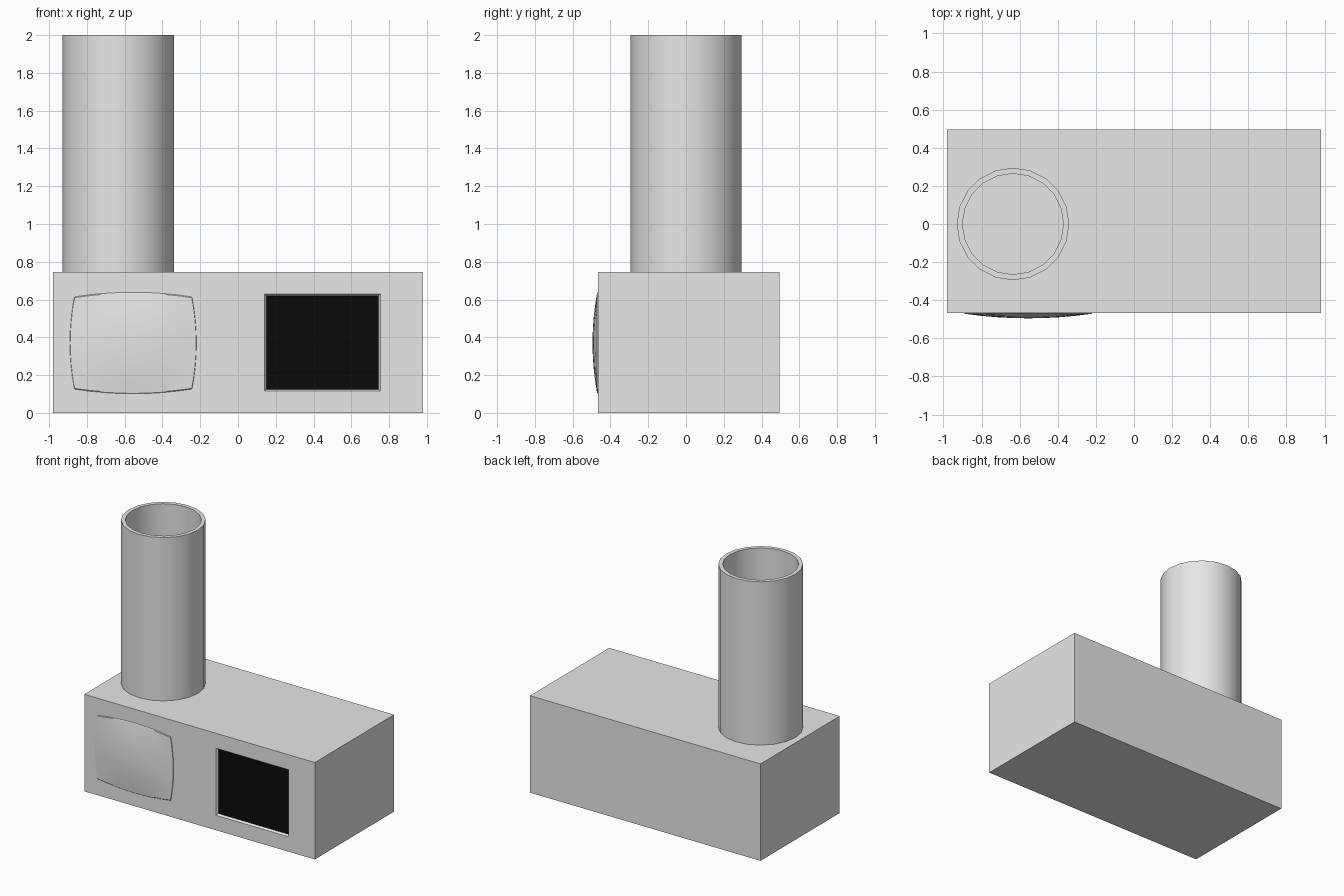
import bpy, bmesh
from mathutils import Vector, Matrix

cube = bpy.data.objects.get("Cube")
if cube:
    bpy.data.objects.remove(cube, do_unlink=True)


def material(name, rgb):
    m = bpy.data.materials.new(name)
    m.use_nodes = True
    m.diffuse_color = (*rgb, 1)
    m.node_tree.nodes["Principled BSDF"].inputs["Base Color"].default_value = (*rgb, 1)
    return m


grey = material("light grey", (0.8, 0.8, 0.8))
black = material("black", (0.003, 0.003, 0.003))


def finish(bm, name, mats, smooth=False):
    mesh = bpy.data.meshes.new(name)
    bm.to_mesh(mesh)
    bm.free()
    obj = bpy.data.objects.new(name, mesh)
    bpy.context.collection.objects.link(obj)
    for m in mats:
        mesh.materials.append(m)
    if smooth:
        bpy.ops.object.select_all(action='DESELECT')
        obj.select_set(True)
        bpy.context.view_layer.objects.active = obj
        bpy.ops.object.shade_smooth_by_angle()
    return obj


FRONT, BACK, TOP = -0.467, 0.495, 0.745

# Body: a box whose front has a shallow bevelled black window
bm = bmesh.new()
size = (1.96, BACK - FRONT, TOP)
centre = Vector((0, (BACK + FRONT) / 2, TOP / 2))
bmesh.ops.create_cube(bm, size=1, matrix=Matrix.Translation(centre) @ Matrix.Diagonal((*size, 1)))
for axis, value in (("X", 0.14), ("X", 0.755), ("Z", 0.115), ("Z", 0.63)):
    normal = Vector((axis == "X", 0, axis == "Z"))
    bmesh.ops.bisect_plane(bm, geom=bm.verts[:] + bm.edges[:] + bm.faces[:],
                           plane_co=normal * value, plane_no=normal)
bm.normal_update()
pane = [f for f in bm.faces if f.normal.y < -0.9
        and 0.14 < f.calc_center_median().x < 0.755
        and 0.115 < f.calc_center_median().z < 0.63]
bmesh.ops.inset_individual(bm, faces=pane, thickness=0.014, depth=-0.015)
for f in pane:
    f.material_index = 1
finish(bm, "body", [grey, black])

# Bulging screen: a grid bowed outward, with a short flared rim
bm = bmesh.new()
bmesh.ops.create_grid(bm, x_segments=8, y_segments=8, size=1)
mid = Vector((-0.555, 0, 0.37))
for v in bm.verts:
    u, w = v.co.x, v.co.y
    bow_u, bow_w = 1 - u * u, 1 - w * w
    v.co = mid + Vector((0.31 * u * (1 + 0.075 * bow_w),
                         FRONT - 0.004 - 0.024 * bow_u * bow_w,
                         0.24 * w * (1 + 0.1 * bow_u)))
rim = bmesh.ops.extrude_edge_only(bm, edges=[e for e in bm.edges if e.is_boundary])
for v in rim["geom"]:
    if isinstance(v, bmesh.types.BMVert):
        v.co.x = mid.x + (v.co.x - mid.x) * 1.01
        v.co.z = mid.z + (v.co.z - mid.z) * 1.035
        v.co.y = FRONT + 0.004
bmesh.ops.recalc_face_normals(bm, faces=bm.faces[:])
bm.normal_update()
if sum(f.normal.y for f in bm.faces) > 0:
    bmesh.ops.reverse_faces(bm, faces=bm.faces[:])
finish(bm, "screen", [grey], smooth=True)

# Chimney: an open tube with a thin wall
bm = bmesh.new()
bmesh.ops.create_cone(bm, cap_ends=False, segments=20, radius1=0.295, radius2=0.295,
                      depth=2 - TOP, matrix=Matrix.Translation((-0.635, 0, (2 + TOP) / 2)))
chimney = finish(bm, "chimney", [grey], smooth=True)
wall = chimney.modifiers.new("wall", 'SOLIDIFY')
wall.thickness = 0.03
wall.offset = -1
# Put the wall before the smoothing so the rim stays sharp
chimney.modifiers.move(len(chimney.modifiers) - 1, 0)
for e in chimney.data.edges:
    a, b = (chimney.data.vertices[i].co.z for i in e.vertices)
    e.use_edge_sharp = abs(a - b) < 0.01
